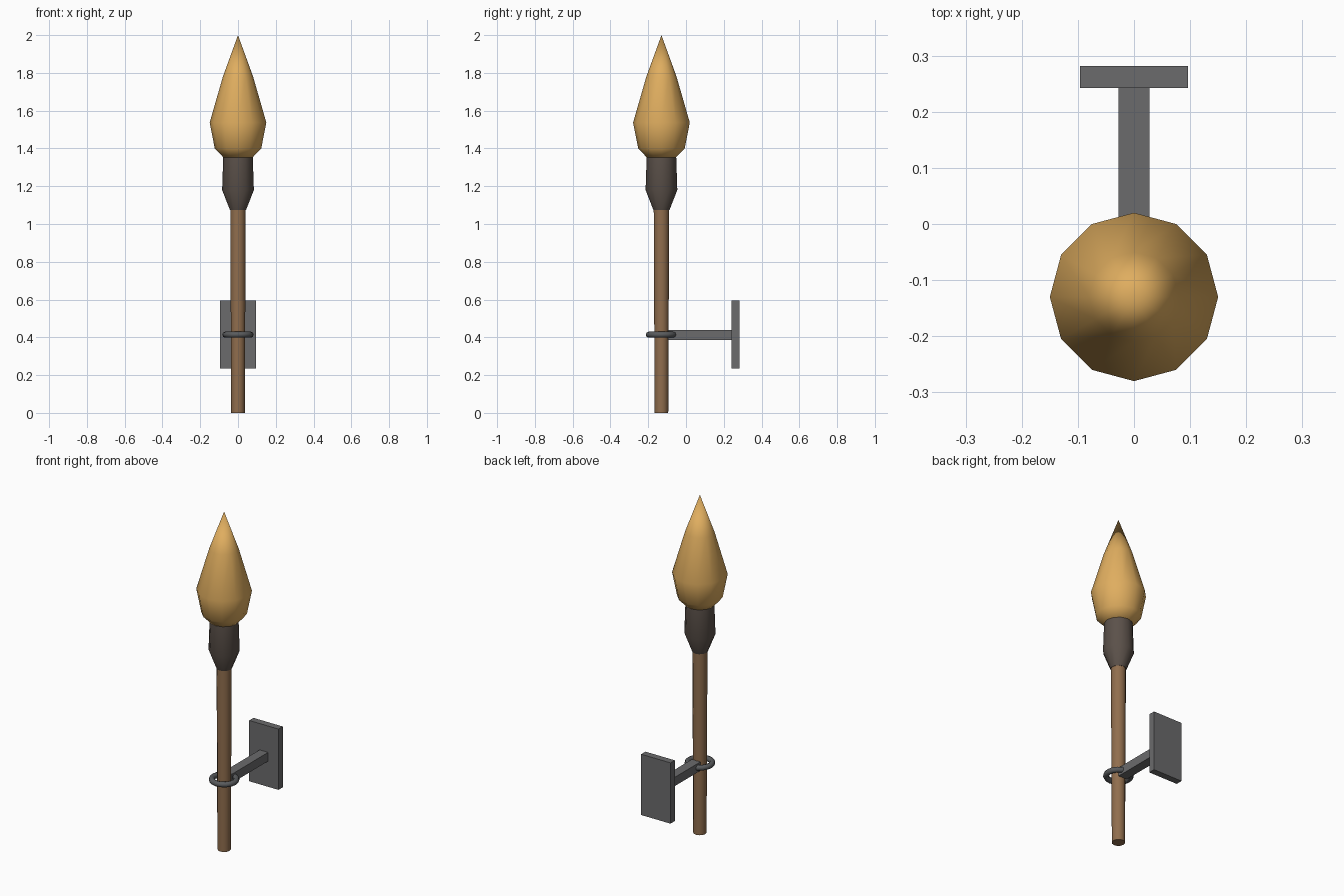
import bpy, bmesh, math

if "Cube" in bpy.data.objects:
    bpy.data.objects.remove(bpy.data.objects["Cube"])

TY = -0.13  # y of the torch axis


def material(name, rgb):
    m = bpy.data.materials.new(name)
    m.diffuse_color = (*rgb, 1.0)
    m.use_nodes = True
    m.node_tree.nodes["Principled BSDF"].inputs["Base Color"].default_value = m.diffuse_color
    return m


FLAME = material("flame amber", (0.74, 0.42, 0.115))
WOOD = material("handle wood", (0.28, 0.155, 0.075))
CLOTH = material("charred wrap", (0.105, 0.082, 0.068))
IRON = material("bracket iron", (0.145, 0.145, 0.15))
DARK = material("ring iron", (0.10, 0.105, 0.11))


def smooth(ob, angle):
    bpy.ops.object.select_all(action='DESELECT')
    ob.select_set(True)
    bpy.context.view_layer.objects.active = ob
    bpy.ops.object.shade_smooth_by_angle(angle=math.radians(angle))


def lathe(name, profile, mat, sides=12, angle=60):
    """Closed solid of revolution about the torch axis; profile is (radius, z)."""
    bm = bmesh.new()
    rings = []
    for r, z in profile:
        if r == 0:
            rings.append([bm.verts.new((0, TY, z))] * sides)
        else:
            rings.append([bm.verts.new((r * math.cos(math.tau * i / sides),
                                        TY + r * math.sin(math.tau * i / sides), z))
                          for i in range(sides)])
    for a, b in zip(rings, rings[1:]):
        for i in range(sides):
            j = (i + 1) % sides
            bm.faces.new(list(dict.fromkeys((a[i], a[j], b[j], b[i]))))
    if profile[0][0]:
        bm.faces.new(rings[0][::-1])
    if profile[-1][0]:
        bm.faces.new(rings[-1])
    bmesh.ops.recalc_face_normals(bm, faces=bm.faces)
    me = bpy.data.meshes.new(name)
    bm.to_mesh(me)
    bm.free()
    me.materials.append(mat)
    ob = bpy.data.objects.new(name, me)
    bpy.context.collection.objects.link(ob)
    smooth(ob, angle)
    return ob


def box(name, lo, hi, mat):
    bpy.ops.mesh.primitive_cube_add(size=1, location=[(a + b) / 2 for a, b in zip(lo, hi)])
    ob = bpy.context.object
    ob.name = name
    ob.scale = [b - a for a, b in zip(lo, hi)]
    bpy.ops.object.transform_apply(location=False, rotation=False, scale=True)
    ob.data.materials.append(mat)


# Torch: tapered handle, wrapped head, flame
lathe("handle", [(0.036, 0), (0.041, 1.12)], WOOD)
lathe("wrapped_head", [(0.043, 1.075), (0.084, 1.18), (0.078, 1.36)], CLOTH)
lathe("flame", [(0.075, 1.35), (0.123, 1.40), (0.15, 1.537), (0.08, 1.78), (0, 2.0)], FLAME)

# Wall bracket: plate, arm, ring around the handle
box("wall_plate", (-0.096, 0.242, 0.235), (0.096, 0.282, 0.595), IRON)
box("bracket_arm", (-0.028, -0.095, 0.387), (0.028, 0.245, 0.439), IRON)
bpy.ops.mesh.primitive_torus_add(location=(0, TY, 0.414), major_radius=0.067, minor_radius=0.016,
                                 major_segments=16, minor_segments=8)
ring = bpy.context.object
ring.name = "holder_ring"
ring.data.materials.append(DARK)
smooth(ring, 60)
